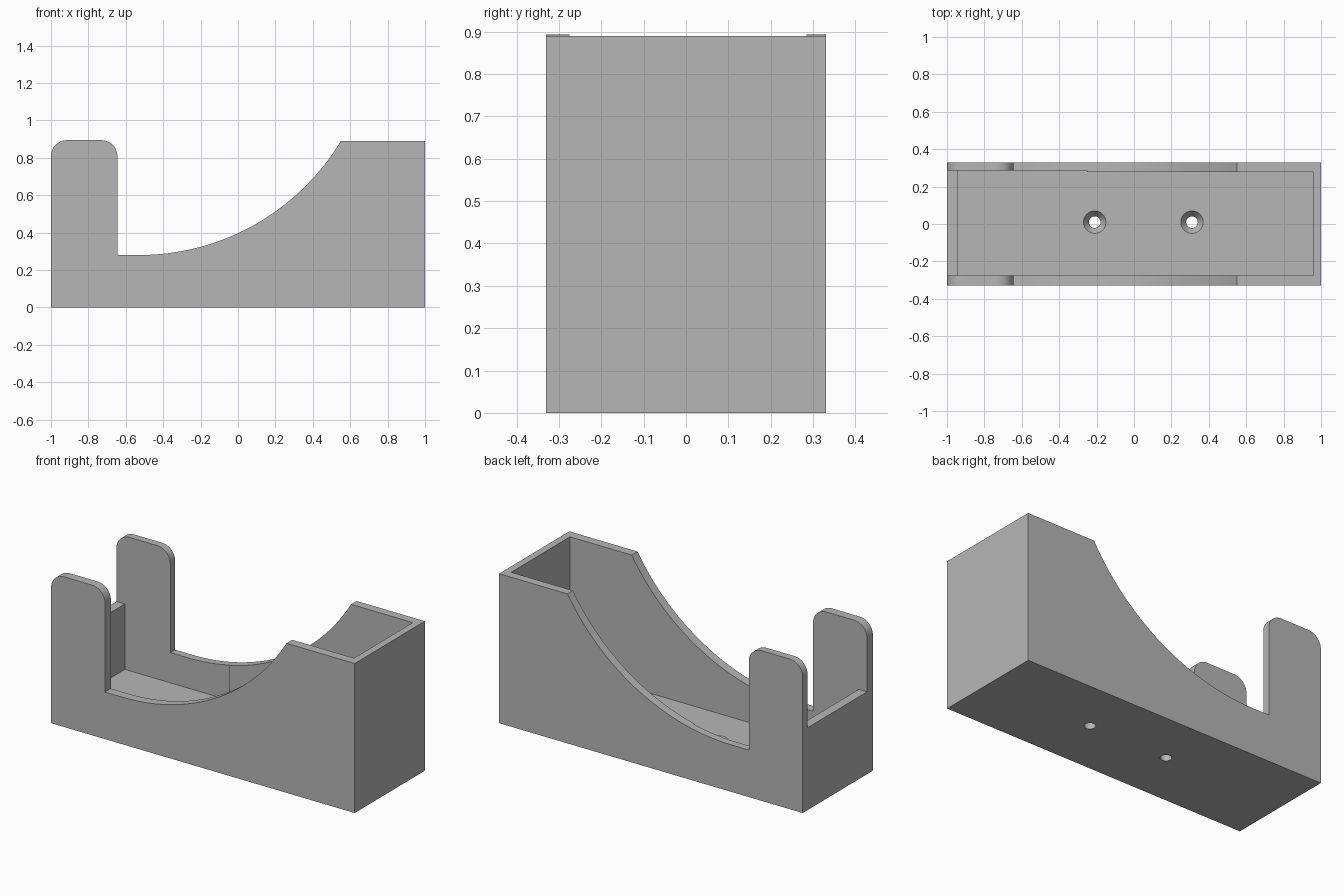
import bpy, bmesh, math
from mathutils import Vector

cube = bpy.data.objects.get("Cube")
if cube:
    bpy.data.objects.remove(cube, do_unlink=True)

grey = bpy.data.materials.new("plain grey")
grey.use_nodes = True
grey.diffuse_color = (0.47, 0.47, 0.47, 1)
grey.node_tree.nodes["Principled BSDF"].inputs["Base Color"].default_value = (0.47, 0.47, 0.47, 1)


def make_object(name, bm):
    bmesh.ops.recalc_face_normals(bm, faces=bm.faces)
    mesh = bpy.data.meshes.new(name)
    bm.to_mesh(mesh)
    bm.free()
    mesh.materials.append(grey)
    obj = bpy.data.objects.new(name, mesh)
    bpy.context.collection.objects.link(obj)
    return obj


def prism(name, outline, direction):
    """Extrude a closed planar outline along a direction."""
    bm = bmesh.new()
    face = bm.faces.new([bm.verts.new(p) for p in outline])
    new = bmesh.ops.extrude_face_region(bm, geom=[face])["geom"]
    verts = [v for v in new if isinstance(v, bmesh.types.BMVert)]
    bmesh.ops.translate(bm, verts=verts, vec=Vector(direction))
    return make_object(name, bm)


def arc(cx, cz, radius, start, end, steps):
    angles = [math.radians(start + (end - start) * i / steps) for i in range(steps + 1)]
    return [(cx + radius * math.cos(a), cz + radius * math.sin(a)) for a in angles]


def revolve(name, profile, x, y, sides=40):
    """Closed solid of revolution from (radius, z) rings."""
    bm = bmesh.new()
    rings = [[bm.verts.new((x + r * math.cos(math.tau * i / sides),
                            y + r * math.sin(math.tau * i / sides), z))
              for i in range(sides)] for r, z in profile]
    for low, high in zip(rings, rings[1:]):
        for i in range(sides):
            j = (i + 1) % sides
            bm.faces.new((low[i], low[j], high[j], high[i]))
    bm.faces.new(rings[0])
    bm.faces.new(rings[-1])
    return make_object(name, bm)


def cut(body, cutter):
    cutter.hide_render = True
    mod = body.modifiers.new("cut", 'BOOLEAN')
    mod.operation = 'DIFFERENCE'
    mod.solver = 'EXACT'
    mod.object = cutter
    bpy.context.view_layer.objects.active = body
    bpy.ops.object.modifier_apply(modifier=mod.name)
    bpy.data.objects.remove(cutter, do_unlink=True)


half, floor, low, top, post_top = 0.33, 0.10, 0.28, 0.89, 0.894
post_x, fillet = -0.645, 0.085

# Side profile: rounded post, low gap, sweeping arc, tall end
sweep_x, sweep_r = -0.53, 1.261
sweep_end = math.degrees(math.acos((sweep_r + low - top) / sweep_r))
profile = [(-1, 0), (1, 0), (1, top)]
profile += reversed(arc(sweep_x, low + sweep_r, sweep_r, -90, -90 + sweep_end, 48))
profile += [(post_x, low)]
profile += arc(post_x - fillet, post_top - fillet, fillet, 0, 90, 12)
profile += arc(-1 + fillet, post_top - fillet, fillet, 90, 180, 12)
holder = prism("holder_body", [(x, -half, z) for x, z in profile], (0, 2 * half, 0))

# Hollow interior with a slight thickness step in the back wall
front_in, back_in, back_step = -0.275, 0.285, 0.278
plan = [(-0.945, front_in), (0.957, front_in), (0.957, back_step),
        (-0.25, back_step), (-0.25, back_in), (-0.945, back_in)]
cut(holder, prism("cavity_cutter", [(x, y, floor) for x, y in plan], (0, 0, 1)))

# Lowered end wall between the two posts
slot = [(-1.1, front_in), (-0.9, front_in), (-0.9, back_in), (-1.1, back_in)]
cut(holder, prism("end_slot_cutter", [(x, y, 0.49) for x, y in slot], (0, 0, 1)))

# Countersunk screw holes through the floor
for hole_x in (-0.21, 0.31):
    rings = [(0.031, -0.05), (0.031, 0.06), (0.06, floor), (0.06, 0.15)]
    cut(holder, revolve("screw_hole_cutter", rings, hole_x, 0.01))

# Smooth the curved strips, keep the edges crisp
bpy.ops.object.select_all(action='DESELECT')
holder.select_set(True)
bpy.context.view_layer.objects.active = holder
bpy.ops.object.shade_smooth_by_angle(angle=math.radians(25))
